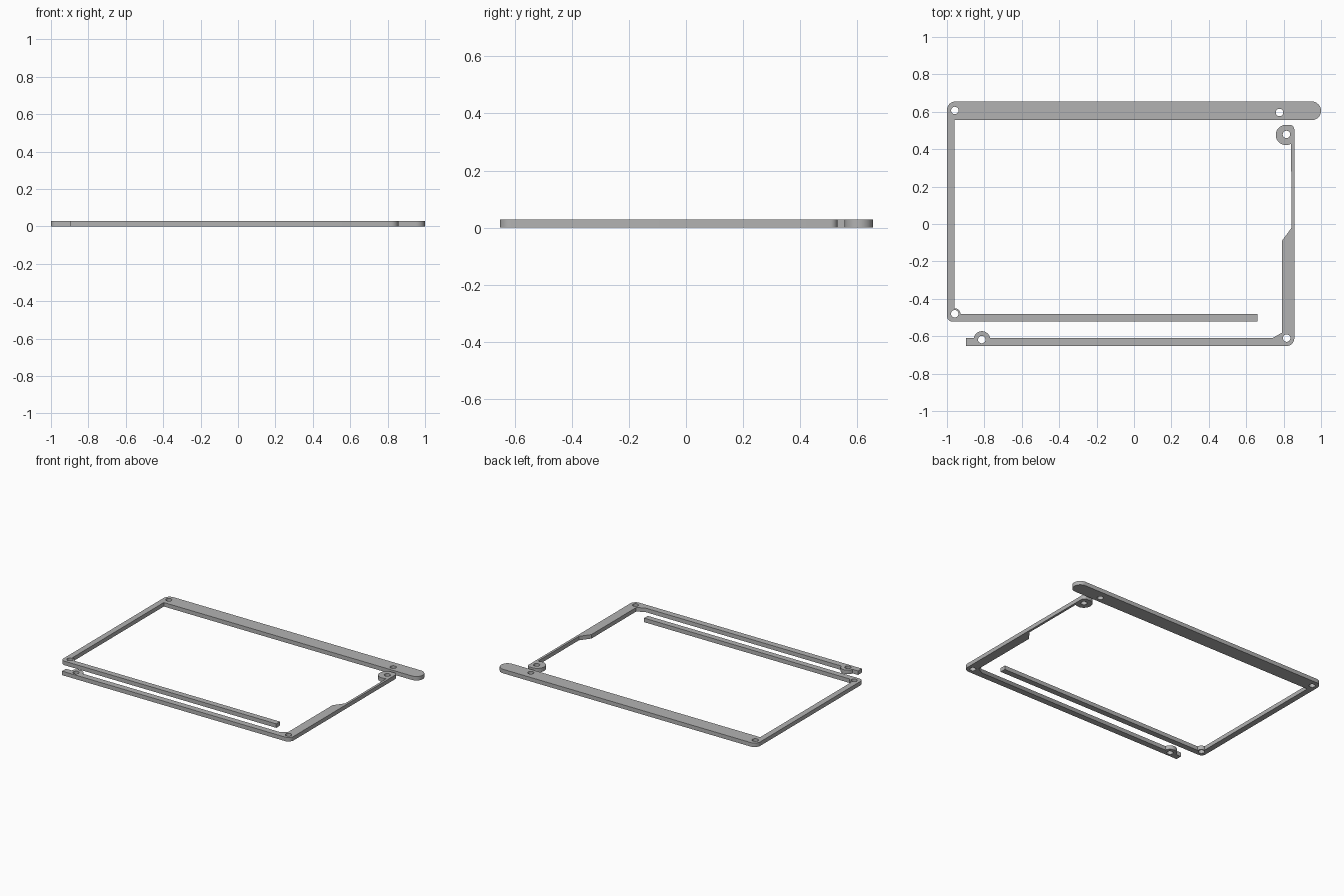
import bpy
import math
from mathutils import Vector

if "Cube" in bpy.data.objects:
    bpy.data.objects.remove(bpy.data.objects["Cube"])

THICK = 0.028
HOLE_R = 0.02

grey = bpy.data.materials.new("plain grey")
grey.diffuse_color = (0.45, 0.45, 0.45, 1)
grey.use_nodes = True
grey.node_tree.nodes["Principled BSDF"].inputs["Base Color"].default_value = grey.diffuse_color


def arc(cx, cy, r, start, end, steps=16):
    """Points along an arc, angles in degrees."""
    return [(cx + r * math.cos(math.radians(start + (end - start) * i / steps)),
             cy + r * math.sin(math.radians(start + (end - start) * i / steps)))
            for i in range(steps + 1)]


def fillet(corner, before, after, r, steps=8):
    """Round a right-angled corner."""
    c = Vector(corner)
    u = (Vector(before) - c).normalized() * r
    v = (Vector(after) - c).normalized() * r
    centre = c + u + v
    out = []
    for i in range(steps + 1):
        t = math.pi / 2 * i / steps
        p = centre - v * math.cos(t) - u * math.sin(t)
        out.append((p.x, p.y))
    return out


def plate(name, outline, holes):
    """Flat plate from a closed outline with round holes."""
    curve = bpy.data.curves.new(name + "_profile", 'CURVE')
    curve.dimensions = '2D'
    curve.fill_mode = 'BOTH'
    curve.extrude = THICK / 2
    loops = [outline] + [arc(x, y, HOLE_R, 0, 360, 24)[:-1] for x, y in holes]
    for loop in loops:
        s = curve.splines.new('POLY')
        s.points.add(len(loop) - 1)
        for p, (x, y) in zip(s.points, loop):
            p.co = (x, y, 0, 1)
        s.use_cyclic_u = True
    obj = bpy.data.objects.new(name, curve)
    bpy.context.collection.objects.link(obj)
    obj.location.z = THICK / 2
    bpy.ops.object.select_all(action='DESELECT')
    obj.select_set(True)
    bpy.context.view_layer.objects.active = obj
    bpy.ops.object.convert(target='MESH')
    obj = bpy.context.object
    obj.data.materials.clear()
    obj.data.materials.append(grey)
    # weld the caps to the walls
    bpy.ops.object.mode_set(mode='EDIT')
    bpy.ops.mesh.select_all(action='SELECT')
    bpy.ops.mesh.remove_doubles(threshold=0.0001)
    bpy.ops.mesh.normals_make_consistent(inside=False)
    bpy.ops.object.mode_set(mode='OBJECT')
    bpy.ops.object.shade_smooth_by_angle(angle=math.radians(30))


# Three-sided frame: wide rear rail, left side, thin front rail
rear_frame = (
    arc(0.95, 0.605, 0.05, -90, 90)
    + fillet((-1, 0.655), (1, 0.655), (-1, 0), 0.045)
    + fillet((-1, -0.522), (-1, 0), (0, -0.522), 0.03)
    + [(0.66, -0.522), (0.66, -0.481), (-0.928, -0.481)]
    + arc(-0.958, -0.481, 0.03, 0, 90)
    + [(-0.96, -0.451), (-0.96, 0.555)]
)
plate("rear_frame", rear_frame, [(-0.958, 0.607), (0.778, 0.596), (-0.958, -0.48)])

# L-shaped arm: front rail with a lug, stepped side and an end eye
front_arm = (
    [(-0.898, -0.652)]
    + fillet((0.857, -0.652), (0, -0.652), (0.857, 0), 0.04)
    + fillet((0.857, 0.53), (0.857, 0), (0, 0.53), 0.025)
    + arc(0.812, 0.476, 0.054, 90, 302, 32)
    + [(0.841, -0.022), (0.791, -0.09), (0.791, -0.581), (0.742, -0.609), (-0.77, -0.609)]
    + arc(-0.813, -0.617, 0.044, 11, 169)
    + [(-0.898, -0.609)]
)
plate("front_arm", front_arm, [(0.815, 0.479), (0.816, -0.61), (-0.814, -0.618)])
